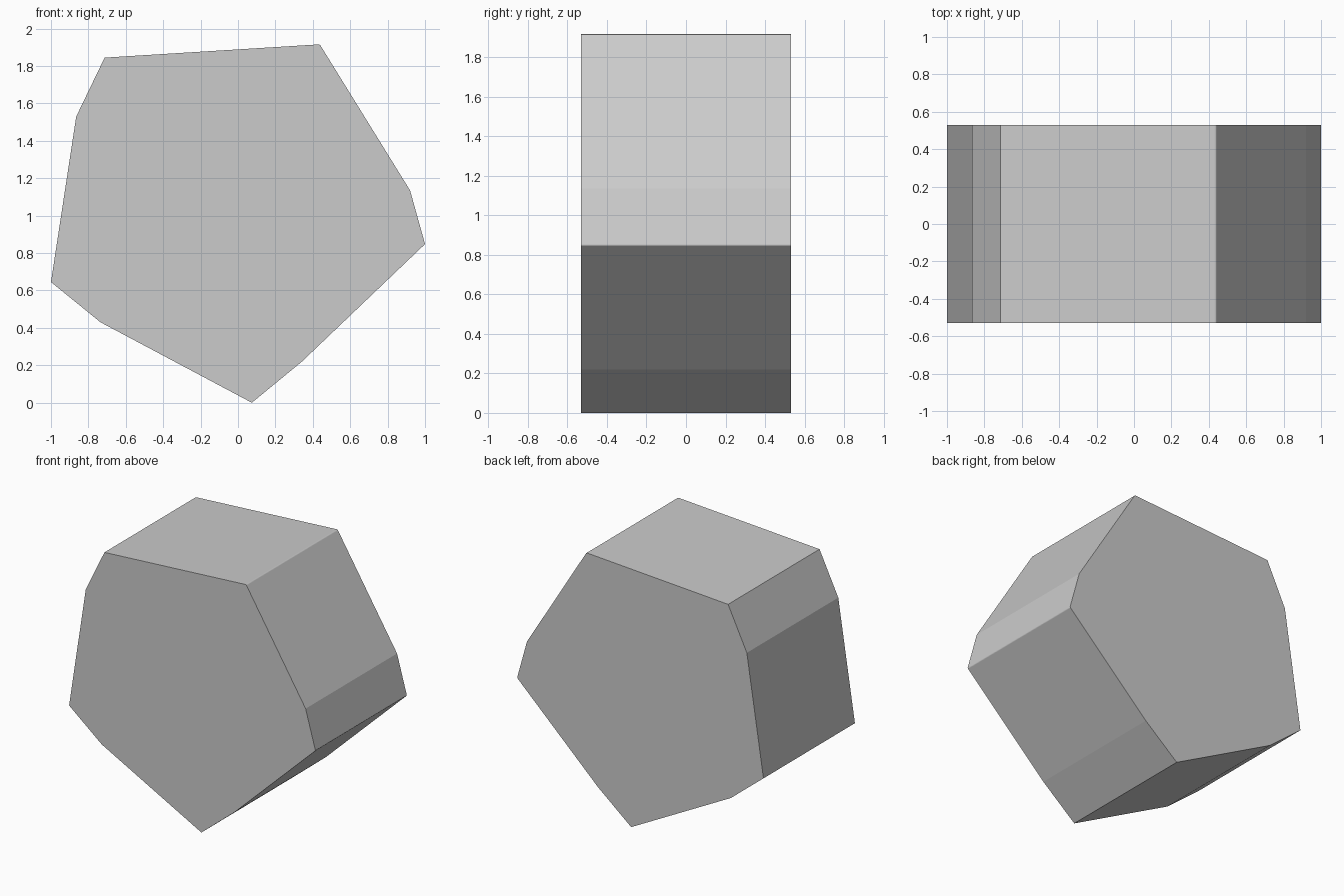
import bpy, bmesh

if "Cube" in bpy.data.objects:
    bpy.data.objects.remove(bpy.data.objects["Cube"])

HALF_DEPTH = 0.53
# Irregular nine-sided outline (x, z), clockwise from upper left
outline = [(-0.713, 1.845), (0.437, 1.916), (0.92, 1.135), (1.0, 0.848),
           (0.342, 0.22), (0.074, 0.0), (-0.735, 0.43), (-1.0, 0.645),
           (-0.865, 1.53)]
softened = (1, 3)  # outline corners with a tiny rounded edge

# Extrude the outline front to back
bm = bmesh.new()
front = [bm.verts.new((x, -HALF_DEPTH, z)) for x, z in outline]
back = [bm.verts.new((x, HALF_DEPTH, z)) for x, z in outline]
bm.faces.new(front)
bm.faces.new(back[::-1])
n = len(outline)
for i in range(n):
    j = (i + 1) % n
    bm.faces.new((front[i], back[i], back[j], front[j]))

# Tiny rounding on the softened lengthwise edges
edges = [bm.edges.get((front[i], back[i])) for i in softened]
bmesh.ops.bevel(bm, geom=edges, offset=0.006, segments=3, profile=0.5,
                affect='EDGES')
bmesh.ops.recalc_face_normals(bm, faces=bm.faces)

mesh = bpy.data.meshes.new("faceted_block")
bm.to_mesh(mesh)
bm.free()
block = bpy.data.objects.new("faceted_block", mesh)
bpy.context.collection.objects.link(block)
